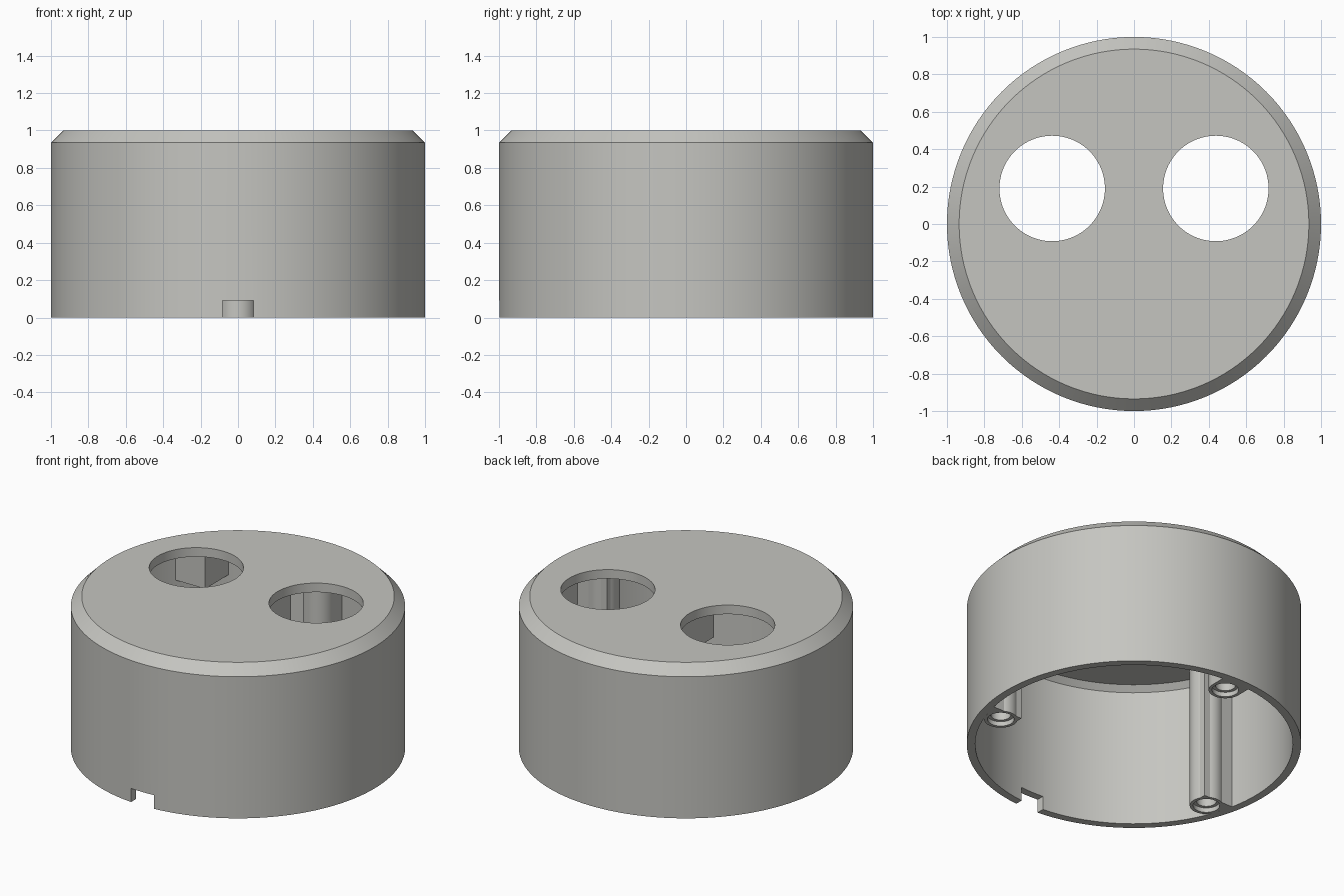
import bpy, bmesh, math

if "Cube" in bpy.data.objects:
    bpy.data.objects.remove(bpy.data.objects["Cube"])

mat = bpy.data.materials.new("light_grey")
mat.diffuse_color = (0.56, 0.56, 0.53, 1)
mat.use_nodes = True
mat.node_tree.nodes["Principled BSDF"].inputs["Base Color"].default_value = mat.diffuse_color


def obj_from(name, bm):
    bmesh.ops.recalc_face_normals(bm, faces=bm.faces)
    me = bpy.data.meshes.new(name)
    bm.to_mesh(me)
    bm.free()
    ob = bpy.data.objects.new(name, me)
    bpy.context.collection.objects.link(ob)
    me.materials.append(mat)
    return ob


def lathe(name, rings, x=0, y=0, n=128):
    """Closed stack of circular rings given as (radius, z)."""
    bm = bmesh.new()
    loops = [[bm.verts.new((x + r * math.cos(2 * math.pi * i / n),
                            y + r * math.sin(2 * math.pi * i / n), z))
              for i in range(n)] for r, z in rings]
    for a, b in zip(loops, loops[1:]):
        for i in range(n):
            j = (i + 1) % n
            bm.faces.new((a[i], a[j], b[j], b[i]))
    bm.faces.new(loops[0])
    bm.faces.new(loops[-1])
    return obj_from(name, bm)


def box(name, x0, x1, y0, y1, z0, z1):
    bm = bmesh.new()
    bmesh.ops.create_cube(bm, size=1)
    for v in bm.verts:
        v.co = ((x0, x1)[v.co.x > 0], (y0, y1)[v.co.y > 0], (z0, z1)[v.co.z > 0])
    return obj_from(name, bm)


def combine(target, tool, op):
    mod = target.modifiers.new(op, 'BOOLEAN')
    mod.operation, mod.solver, mod.object = op, 'EXACT', tool
    bpy.context.view_layer.objects.active = target
    bpy.ops.object.modifier_apply(modifier=mod.name)
    bpy.data.objects.remove(tool)


# Chamfered round shell, and its hollow
housing = lathe("housing", [(1, 0), (1, 0.935), (0.935, 1)])
cavity = lathe("cavity", [(0.95, -0.1), (0.95, 0.905), (0.915, 0.94)])

# Screw posts: one at the back, two at the front sides
posts = [(0, 0.85), (0.803, -0.283), (-0.803, -0.283)]
parts = []
for x, y in posts:
    parts.append(lathe("post", [(0.1, 0), (0.1, 0.96)], x, y, 48))
    if x == 0:
        parts.append(box("post_web", -0.1, 0.1, 0.85, 0.98, 0, 0.96))
    else:
        s = math.copysign(1, x)
        xs = sorted((s * 0.715, s * 0.96))
        parts.append(box("post_web", *xs, -0.283, -0.195, 0, 0.96))

# Rib between the openings and two corner supports under the lid
parts.append(box("centre_rib", -0.1, 0.1, -0.15, 0.41, 0.7, 0.96))
for s in (-1, 1):
    parts.append(box("corner_support", *sorted((s * 0.59, s * 0.9)), 0.5, 0.9, 0.7, 0.96))

# Hollow the shell, then add the inner parts trimmed to the outer wall
combine(housing, cavity, 'DIFFERENCE')
for part in parts:
    trim = lathe("trim", [(0.975, -0.2), (0.975, 0.92), (0.93, 0.965)])
    combine(part, trim, 'INTERSECT')
    combine(housing, part, 'UNION')

# Round openings through the lid
for x in (-0.4375, 0.4375):
    combine(housing, lathe("opening", [(0.282, 0.9), (0.282, 1.1)], x, 0.19, 96), 'DIFFERENCE')

# Stepped screw holes
for x, y in posts:
    combine(housing, lathe("screw_hole", [(0.08, -0.1), (0.08, 0.03), (0.06, 0.03), (0.06, 0.35)],
                           x, y, 32), 'DIFFERENCE')

# Cable notch at the front of the lower rim
combine(housing, box("notch", -0.083, 0.083, -1.1, -0.9, -0.1, 0.09), 'DIFFERENCE')

bpy.ops.object.select_all(action='DESELECT')
housing.select_set(True)
bpy.context.view_layer.objects.active = housing
bpy.ops.object.shade_smooth_by_angle(angle=math.radians(25))
